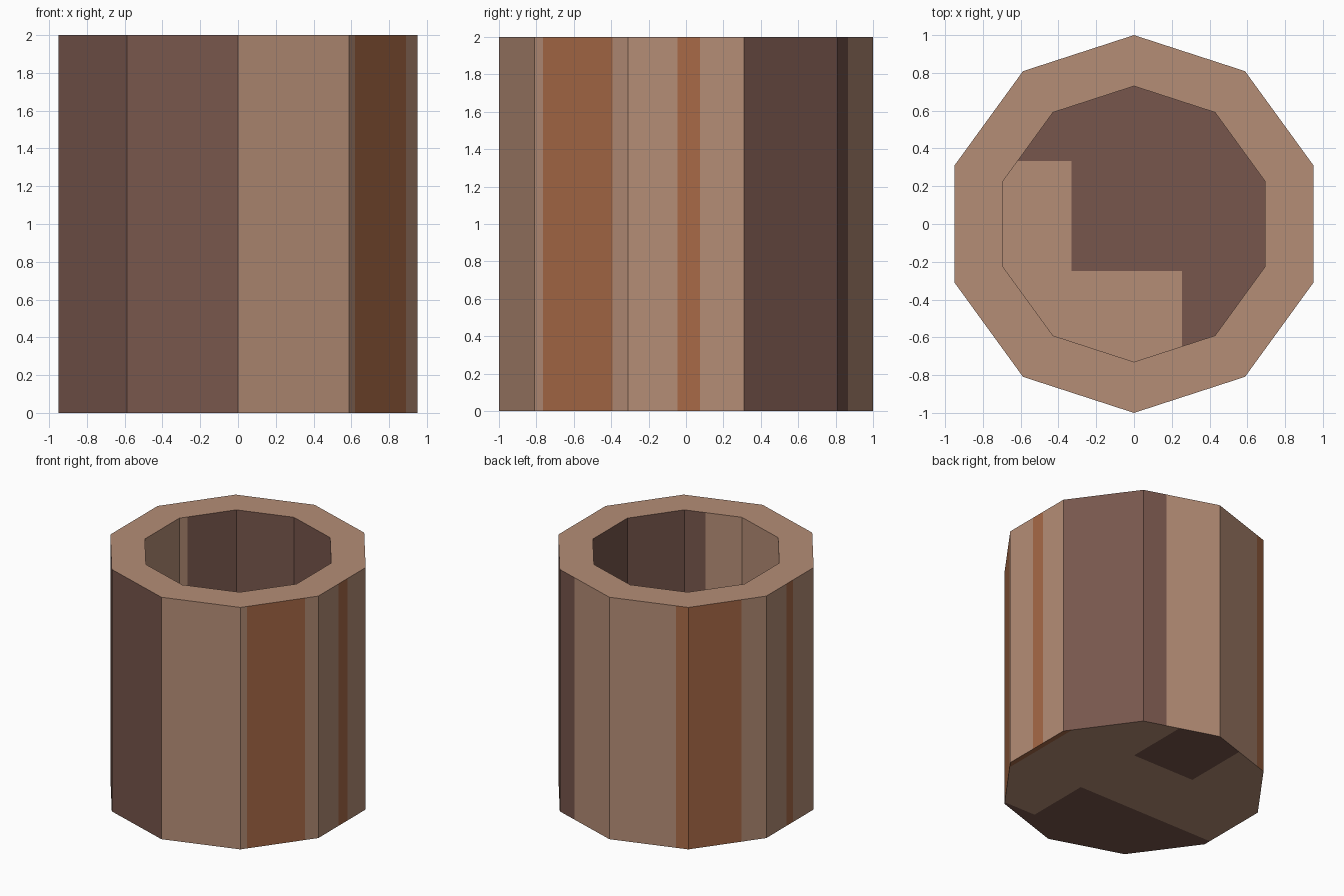
import bpy, bmesh, math
from mathutils import Vector

if "Cube" in bpy.data.objects:
    bpy.data.objects.remove(bpy.data.objects["Cube"])

R_OUT, R_IN, HEIGHT, FLOOR = 1.0, 0.73, 2.0, 0.2
LIGHT, BROWN, ORANGE = 0, 1, 2


def lin(c):
    c /= 255
    return c / 12.92 if c <= 0.04045 else ((c + 0.055) / 1.055) ** 2.4


def material(name, rgb):
    m = bpy.data.materials.new(name)
    m.diffuse_color = (*[lin(c) for c in rgb], 1)
    m.use_nodes = True
    m.node_tree.nodes["Principled BSDF"].inputs["Base Color"].default_value = m.diffuse_color
    return m


mats = [material("light_tan", (181, 141, 118)),
        material("dark_brown", (119, 86, 76)),
        material("burnt_orange", (168, 106, 71))]


def corner(deg, r, z):
    a = math.radians(deg)
    return Vector((r * math.cos(a), r * math.sin(a), z))


def finish(bm, name):
    me = bpy.data.meshes.new(name)
    bm.to_mesh(me)
    bm.free()
    for m in mats:
        me.materials.append(m)
    ob = bpy.data.objects.new(name, me)
    bpy.context.collection.objects.link(ob)


def wall(name, r, z0, z1, stripes, inward=False):
    """Ten flat sides; stripes maps side angle -> [(end fraction, colour)]."""
    bm = bmesh.new()
    for k in range(10):
        side = -144 + 36 * k
        start = 0.0
        for end, colour in stripes.get(side, [(1, LIGHT)]):
            ends = []
            for z in (z0, z1):
                a, b = corner(side - 18, r, z), corner(side + 18, r, z)
                ends.append((a.lerp(b, start), a.lerp(b, end)))
            (p, q), (s, t) = ends
            loop = [p, q, t, s]
            if inward:
                loop.reverse()
            bm.faces.new([bm.verts.new(v) for v in loop]).material_index = colour
            start = end
    finish(bm, name)


def disc(name, r, z, up, cuts, rule):
    """Decagon cut along straight lines, coloured by position."""
    bm = bmesh.new()
    f = bm.faces.new([bm.verts.new(corner(18 + 36 * k, r, z)) for k in range(10)])
    if not up:
        f.normal_flip()
    for axis, value in cuts:
        n = Vector((1, 0, 0)) if axis == "x" else Vector((0, 1, 0))
        bmesh.ops.bisect_plane(bm, geom=bm.verts[:] + bm.edges[:] + bm.faces[:],
                               plane_co=n * value, plane_no=n)
    for f in bm.faces:
        c = f.calc_center_median()
        f.material_index = rule(c.x, c.y)
    finish(bm, name)


# outer side with painted vertical bands
wall("outer_wall", R_OUT, 0, HEIGHT, {
    -144: [(1, BROWN)],
    -108: [(1, BROWN)],
    -36: [(0.088, LIGHT), (0.83, ORANGE), (1, LIGHT)],
    0: [(0.427, LIGHT), (0.62, ORANGE), (1, LIGHT)],
    36: [(1, BROWN)],
    72: [(0.3, BROWN), (1, LIGHT)],
    108: [(0.846, LIGHT), (1, ORANGE)],
    144: [(0.68, ORANGE), (1, LIGHT)],
    180: [(0.43, LIGHT), (0.56, ORANGE), (1, LIGHT)],
})

# inner side
wall("inner_wall", R_IN, FLOOR, HEIGHT, {
    -72: [(0.63, LIGHT), (1, BROWN)],
    -36: [(1, BROWN)],
    0: [(1, BROWN)],
    36: [(1, BROWN)],
    72: [(1, BROWN)],
    108: [(1, BROWN)],
    144: [(0.86, BROWN), (1, LIGHT)],
}, inward=True)

# flat top rim
bm = bmesh.new()
for k in range(10):
    a, b = 18 + 36 * k, 54 + 36 * k
    bm.faces.new([bm.verts.new(v) for v in (
        corner(a, R_IN, HEIGHT), corner(a, R_OUT, HEIGHT),
        corner(b, R_OUT, HEIGHT), corner(b, R_IN, HEIGHT))])
finish(bm, "rim")

# inside floor with stepped patch
disc("inner_floor", R_IN, FLOOR, True,
     [("x", -0.33), ("x", 0.255), ("y", 0.333), ("y", -0.25)],
     lambda x, y: LIGHT if (x < -0.33 and y < 0.333) or (x < 0.255 and y < -0.25)
     else BROWN)

# underside with brown patches and an orange edge strip
disc("underside", R_OUT, 0, False,
     [("x", -0.26), ("x", 0.31), ("x", 0.91), ("y", 0.37), ("y", -0.25), ("y", -0.79)],
     lambda x, y: ORANGE if x > 0.91 else
     BROWN if (-0.26 < x < 0.31 and y > 0.37) or (x < 0.31 and y < -0.25) or y < -0.79
     else LIGHT)
